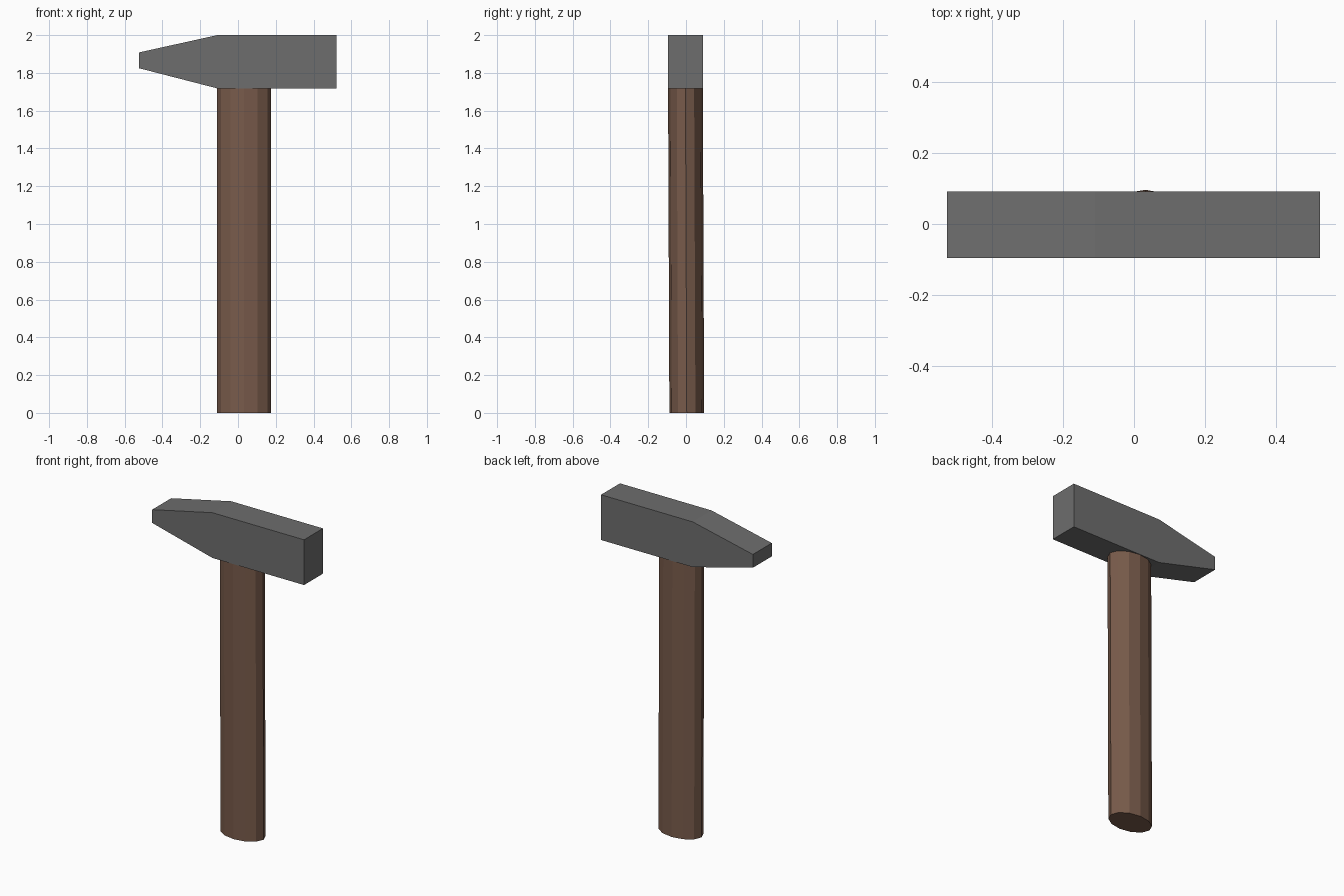
import bpy, bmesh, math

if "Cube" in bpy.data.objects:
    bpy.data.objects.remove(bpy.data.objects["Cube"])


def material(name, rgb):
    m = bpy.data.materials.new(name)
    m.diffuse_color = (*rgb, 1)
    m.use_nodes = True
    m.node_tree.nodes["Principled BSDF"].inputs["Base Color"].default_value = m.diffuse_color
    return m


def loft(name, start, end, mat):
    """Solid between two matching flat outlines."""
    bm = bmesh.new()
    a = [bm.verts.new(p) for p in start]
    b = [bm.verts.new(p) for p in end]
    bm.faces.new(a)
    bm.faces.new(b[::-1])
    n = len(a)
    for i in range(n):
        j = (i + 1) % n
        bm.faces.new((a[j], a[i], b[i], b[j]))
    bmesh.ops.recalc_face_normals(bm, faces=bm.faces)
    mesh = bpy.data.meshes.new(name)
    bm.to_mesh(mesh)
    bm.free()
    mesh.materials.append(mat)
    obj = bpy.data.objects.new(name, mesh)
    bpy.context.collection.objects.link(obj)
    return obj


def oval(y, z, sides=12):
    steps = [2 * math.pi * i / sides for i in range(sides)]
    return [(0.032 + 0.142 * math.cos(t), y + 0.092 * math.sin(t), z) for t in steps]


steel = material("grey steel", (0.155, 0.155, 0.155))
wood = material("brown wood", (0.19, 0.105, 0.07))

# Head: side profile with a tapered wedge end
profile = [(-0.525, 1.825), (-0.11, 1.718), (0.522, 1.718),
           (0.522, 2.0), (-0.11, 2.0), (-0.525, 1.908)]
loft("hammer_head",
     [(x, -0.095, z) for x, z in profile],
     [(x, 0.091, z) for x, z in profile], steel)

# Handle: twelve-sided oval shaft, leaning very slightly to the front
loft("handle", oval(0.004, 0.0), oval(-0.003, 1.73), wood)
